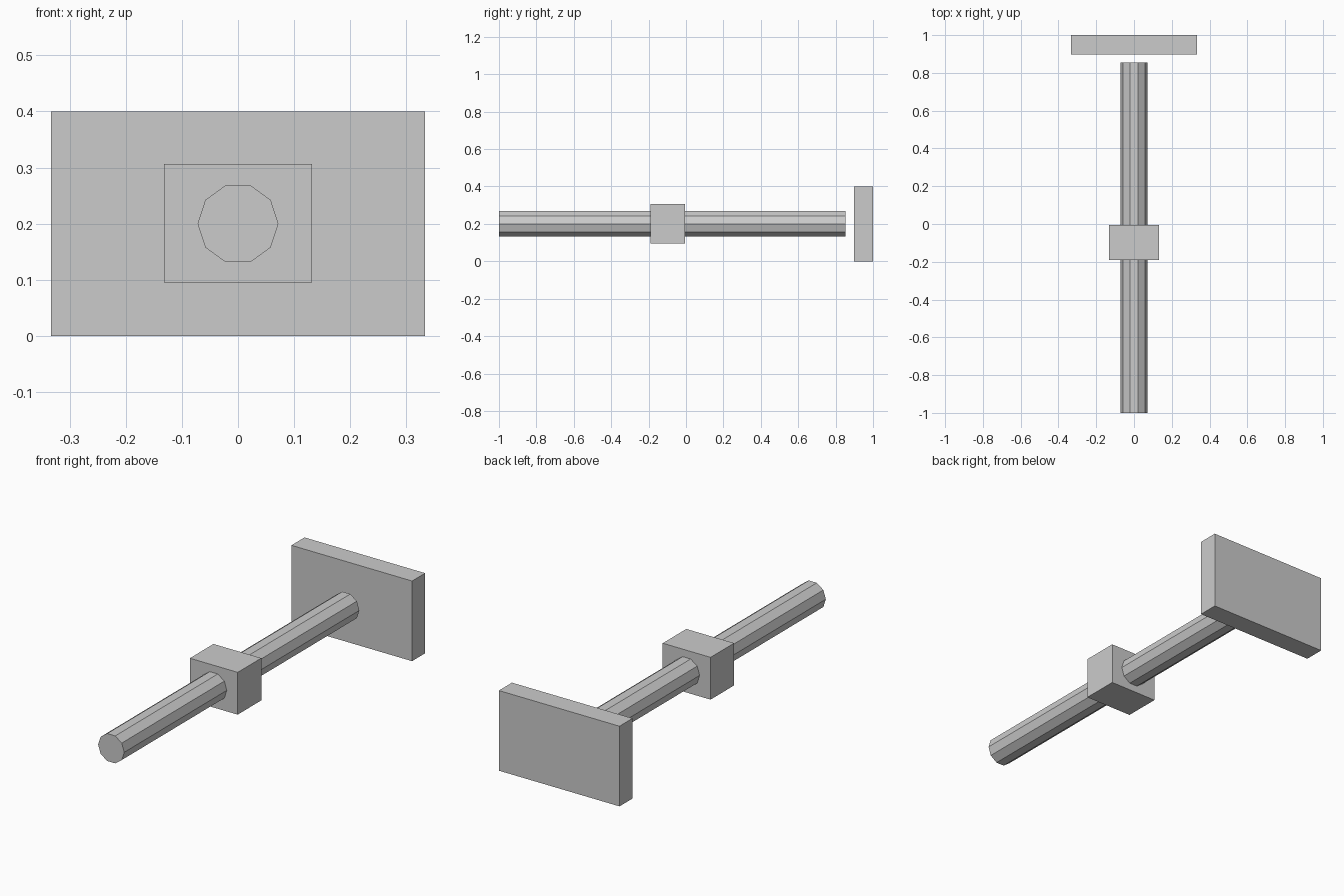
import bpy
import math

if "Cube" in bpy.data.objects:
    bpy.data.objects.remove(bpy.data.objects["Cube"])

grey = bpy.data.materials.new("plain_grey")
grey.diffuse_color = (0.6, 0.6, 0.6, 1)
grey.use_nodes = True
grey.node_tree.nodes["Principled BSDF"].inputs["Base Color"].default_value = grey.diffuse_color

AXIS_Z = 0.2  # height of the shaft centre line


def box(name, x, y0, y1, z0, z1):
    """Block centred on x = 0 with half width x."""
    bpy.ops.mesh.primitive_cube_add(size=1, location=(0, (y0 + y1) / 2, (z0 + z1) / 2))
    ob = bpy.context.object
    ob.name = name
    ob.scale = (2 * x, y1 - y0, z1 - z0)
    bpy.ops.object.transform_apply(location=False, rotation=False, scale=True)
    ob.data.materials.append(grey)


def rod(name, radius, y0, y1, sides=10):
    """Flat-sided rod along y, with corners on its left and right."""
    bpy.ops.mesh.primitive_cylinder_add(
        vertices=sides, radius=radius, depth=y1 - y0,
        location=(0, (y0 + y1) / 2, AXIS_Z))
    ob = bpy.context.object
    ob.name = name
    # spin so a corner lies on +x, then lay the rod along y
    for v in ob.data.vertices:
        a = math.atan2(v.co.y, v.co.x) + math.pi / 2
        z = v.co.z
        v.co = (radius * math.cos(a), -z, radius * math.sin(a))
    ob.data.materials.append(grey)


# Long shaft, collar block around it, and end plate just behind it
rod("shaft", 0.072, -1.0, 0.854)
box("collar_block", 0.132, -0.191, -0.005, 0.095, 0.306)
box("end_plate", 0.333, 0.897, 1.0, 0.0, 0.4)
